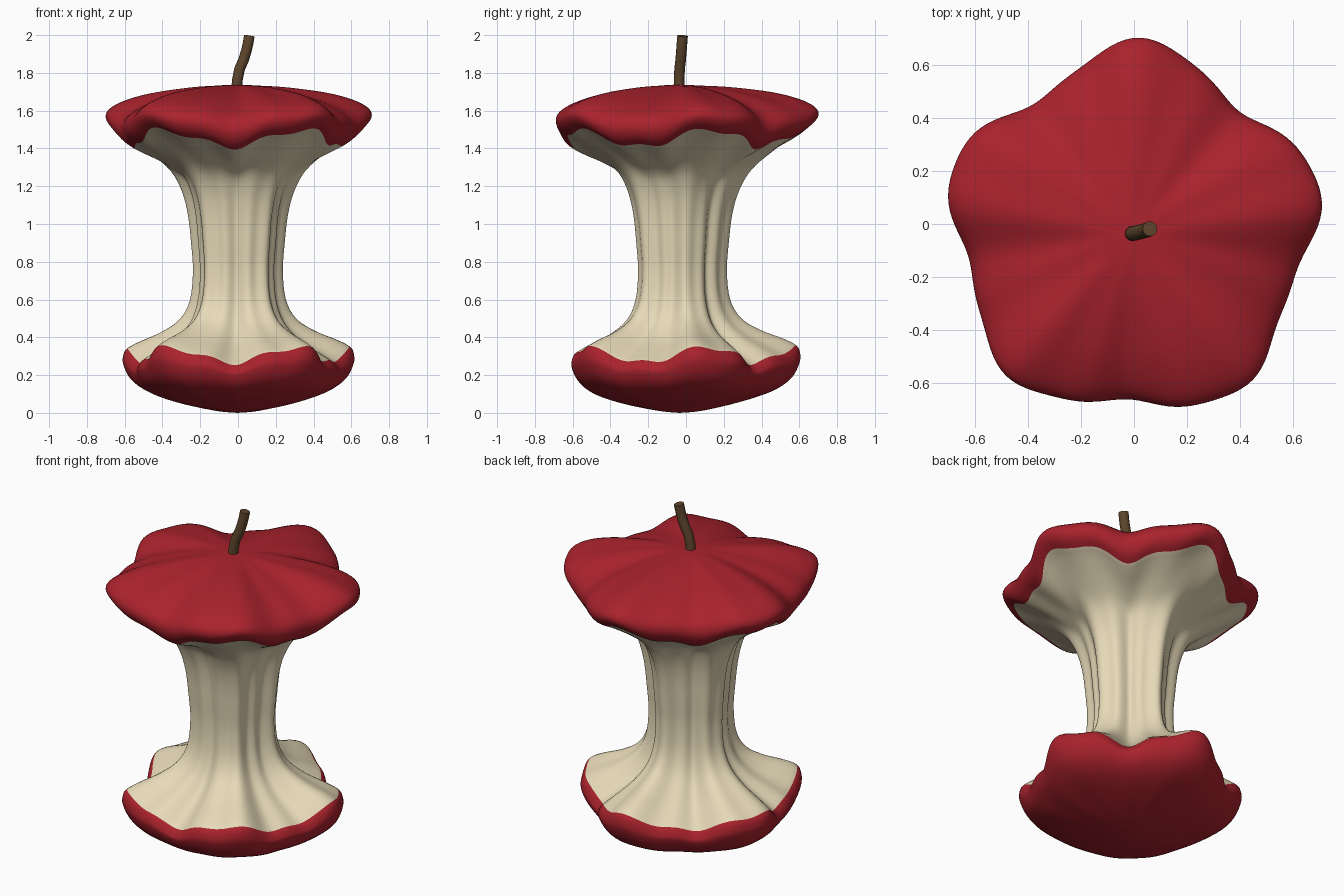
import bpy, bmesh, math
from mathutils import Vector

if "Cube" in bpy.data.objects:
    bpy.data.objects.remove(bpy.data.objects["Cube"])

SEG = 156   # points around
SUB = 4     # rings per profile step


def material(name, color):
    m = bpy.data.materials.new(name)
    m.diffuse_color = (*color, 1)
    m.use_nodes = True
    m.node_tree.nodes["Principled BSDF"].inputs["Base Color"].default_value = m.diffuse_color
    return m


red = material("red_skin", (0.40, 0.016, 0.026))
cream = material("cream_flesh", (0.80, 0.70, 0.48))
brown = material("brown_stem", (0.11, 0.06, 0.025))

# Apple profile: radius, height, lobe depth, ripple depth, height lift of the lobes
profile = [
    (0.00, 0.000, 0.000, 0.000, 0.0), (0.12, 0.012, 0.004, 0.000, 0.0),
    (0.30, 0.052, 0.014, 0.001, 0.1), (0.455, 0.103, 0.028, 0.003, 0.2),
    (0.545, 0.163, 0.036, 0.005, 0.35), (0.583, 0.233, 0.040, 0.007, 0.6),
    (0.580, 0.275, 0.042, 0.008, 0.85), (0.557, 0.306, 0.044, 0.008, 0.9),
    (0.49, 0.345, 0.046, 0.008, 0.8), (0.37, 0.410, 0.042, 0.009, 0.5),
    (0.280, 0.490, 0.032, 0.009, 0.2), (0.232, 0.600, 0.024, 0.009, 0.0),
    (0.218, 0.750, 0.021, 0.009, 0.0), (0.228, 0.900, 0.021, 0.009, 0.0),
    (0.244, 1.050, 0.023, 0.009, 0.0), (0.274, 1.170, 0.028, 0.009, 0.1),
    (0.328, 1.270, 0.038, 0.009, 0.3), (0.430, 1.350, 0.047, 0.009, 0.6),
    (0.545, 1.420, 0.052, 0.009, 0.95), (0.605, 1.453, 0.052, 0.009, 1.0),
    (0.652, 1.490, 0.051, 0.008, 0.95), (0.672, 1.538, 0.050, 0.006, 0.8),
    (0.652, 1.585, 0.048, 0.004, 0.65), (0.580, 1.630, 0.042, 0.002, 0.55),
    (0.450, 1.675, 0.030, 0.001, 0.4), (0.250, 1.716, 0.015, 0.000, 0.15),
    (0.100, 1.733, 0.005, 0.000, 0.0), (0.000, 1.738, 0.000, 0.000, 0.0)]
FLESH_START, FLESH_END = 7, 19


def smooth_profile(pts):
    """Catmull-Rom through the profile points."""
    out = []
    for i in range(len(pts) - 1):
        p0, p1, p2, p3 = (pts[min(max(i + k, 0), len(pts) - 1)] for k in (-1, 0, 1, 2))
        for s in range(SUB):
            t = s / SUB
            out.append([0.5 * (2 * b + (c - a) * t + (2 * a - 5 * b + 4 * c - d) * t * t
                               + (3 * b - a - 3 * c + d) * t ** 3)
                        for a, b, c, d in zip(p0, p1, p2, p3)])
    out.append(list(pts[-1]))
    return out


# Eaten apple body: five lobes with finer bite ripples
bm = bmesh.new()
rings = []
for r, z, lobe, ripple, lift in smooth_profile(profile):
    ring = []
    for k in range(SEG):
        a = math.tau * k / SEG
        c5 = math.cos(5 * (a - math.radians(15)))
        c13 = math.cos(13 * (a - math.radians(283)))
        rad = r + lobe * c5 * (1 + 0.2 * math.sin(a)) + ripple * c13 if r > 0 else 0
        h = z + lift * (0.045 * c5 + 0.015 * c13)
        ring.append(bm.verts.new((rad * math.cos(a) - 0.004, rad * math.sin(a) - 0.035, h)))
    rings.append(ring)
for i in range(len(rings) - 1):
    for k in range(SEG):
        n = (k + 1) % SEG
        f = bm.faces.new((rings[i][k], rings[i][n], rings[i + 1][n], rings[i + 1][k]))
        f.material_index = int(FLESH_START * SUB <= i < FLESH_END * SUB)
        f.smooth = True
bmesh.ops.remove_doubles(bm, verts=rings[0] + rings[-1], dist=1e-5)
bmesh.ops.recalc_face_normals(bm, faces=bm.faces)
mesh = bpy.data.meshes.new("apple_core")
bm.to_mesh(mesh)
bm.free()
mesh.materials.append(red)
mesh.materials.append(cream)
bpy.context.collection.objects.link(bpy.data.objects.new("apple_core", mesh))

# Bent stem: round tube swept along a short path
path = [Vector(p) for p in ((-0.008, -0.036, 1.70), (-0.004, -0.036, 1.76), (0.008, -0.034, 1.82),
                            (0.030, -0.028, 1.87), (0.045, -0.024, 1.92), (0.054, -0.021, 1.96),
                            (0.060, -0.018, 1.996))]
bm = bmesh.new()
tube = []
for i, p in enumerate(path):
    d = (path[min(i + 1, len(path) - 1)] - path[max(i - 1, 0)]).normalized()
    u = d.cross(Vector((0, 1, 0))).normalized()
    v = d.cross(u)
    tube.append([bm.verts.new(p + 0.028 * (u * math.cos(math.tau * k / 20) + v * math.sin(math.tau * k / 20)))
                 for k in range(20)])
for a, b in zip(tube, tube[1:]):
    for k in range(20):
        n = (k + 1) % 20
        bm.faces.new((a[k], a[n], b[n], b[k])).smooth = True
bm.faces.new(tube[0])
bm.faces.new(tube[-1])
bmesh.ops.recalc_face_normals(bm, faces=bm.faces)
mesh = bpy.data.meshes.new("stem")
bm.to_mesh(mesh)
bm.free()
mesh.materials.append(brown)
stem = bpy.data.objects.new("stem", mesh)
bpy.context.collection.objects.link(stem)
bpy.context.view_layer.objects.active = stem
stem.select_set(True)
bpy.ops.object.shade_smooth_by_angle(angle=math.radians(40))
